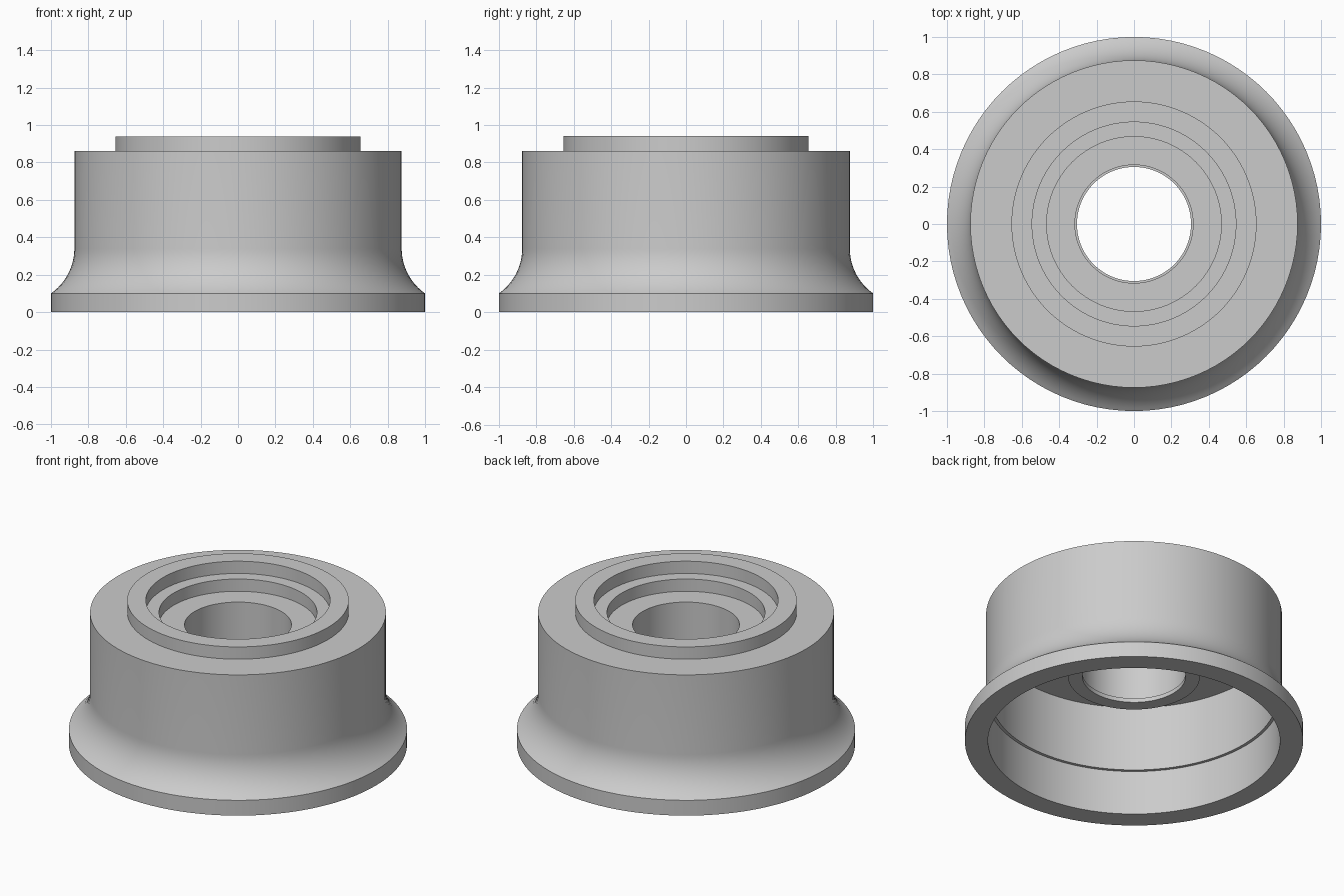
import bpy
import bmesh
import math

cube = bpy.data.objects.get("Cube")
if cube:
    bpy.data.objects.remove(cube, do_unlink=True)

SEGMENTS = 96

# Single plain metal colour
metal = bpy.data.materials.new("light_grey_metal")
colour = (0.6, 0.6, 0.6, 1)
metal.use_nodes = True
metal.diffuse_color = colour
metal.node_tree.nodes["Principled BSDF"].inputs["Base Color"].default_value = colour


def flare(body_r, flange_r, z_low, z_high, steps=12):
    """Concave arc from the flange edge up to a vertical tangent on the body."""
    dx, dz = flange_r - body_r, z_high - z_low
    radius = (dx * dx + dz * dz) / (2 * dx)
    start = math.asin(dz / radius)
    angles = [start * (1 - i / steps) for i in range(steps + 1)]
    return [(body_r + radius * (1 - math.cos(a)), z_high - radius * math.sin(a))
            for a in angles]


def lathe(name, profile):
    """Revolve a closed (radius, height) profile around z."""
    bm = bmesh.new()
    rings = []
    for r, z in profile:
        ring = []
        for i in range(SEGMENTS):
            a = math.tau * i / SEGMENTS
            ring.append(bm.verts.new((r * math.cos(a), r * math.sin(a), z)))
        rings.append(ring)
    for k, low in enumerate(rings):
        high = rings[(k + 1) % len(rings)]
        for i in range(SEGMENTS):
            j = (i + 1) % SEGMENTS
            bm.faces.new((low[i], low[j], high[j], high[i]))
    bmesh.ops.recalc_face_normals(bm, faces=bm.faces)
    mesh = bpy.data.meshes.new(name)
    bm.to_mesh(mesh)
    bm.free()
    mesh.materials.append(metal)
    obj = bpy.data.objects.new(name, mesh)
    bpy.context.collection.objects.link(obj)
    bpy.ops.object.select_all(action="DESELECT")
    obj.select_set(True)
    bpy.context.view_layer.objects.active = obj
    bpy.ops.object.shade_smooth_by_angle(angle=math.radians(25))
    return obj


# Flange and flared outer wall
outer = [(1, 0)] + flare(0.875, 1, 0.1, 0.34) + [(0.875, 0.86)]
# Raised collar with two stepped recesses
collar = [(0.655, 0.86), (0.655, 0.94), (0.545, 0.94), (0.545, 0.86),
          (0.467, 0.86), (0.467, 0.78)]
# Bore with a small lip at its lower end, then the hub outside
hub = [(0.316, 0.78), (0.316, 0.467), (0.305, 0.467), (0.305, 0.44),
       (0.39, 0.44), (0.39, 0.715)]
# Hollow underside with a narrow ledge
cavity = [(0.845, 0.715), (0.845, 0.29), (0.864, 0.29), (0.864, 0)]

lathe("flanged_roller", outer + collar + hub + cavity)
